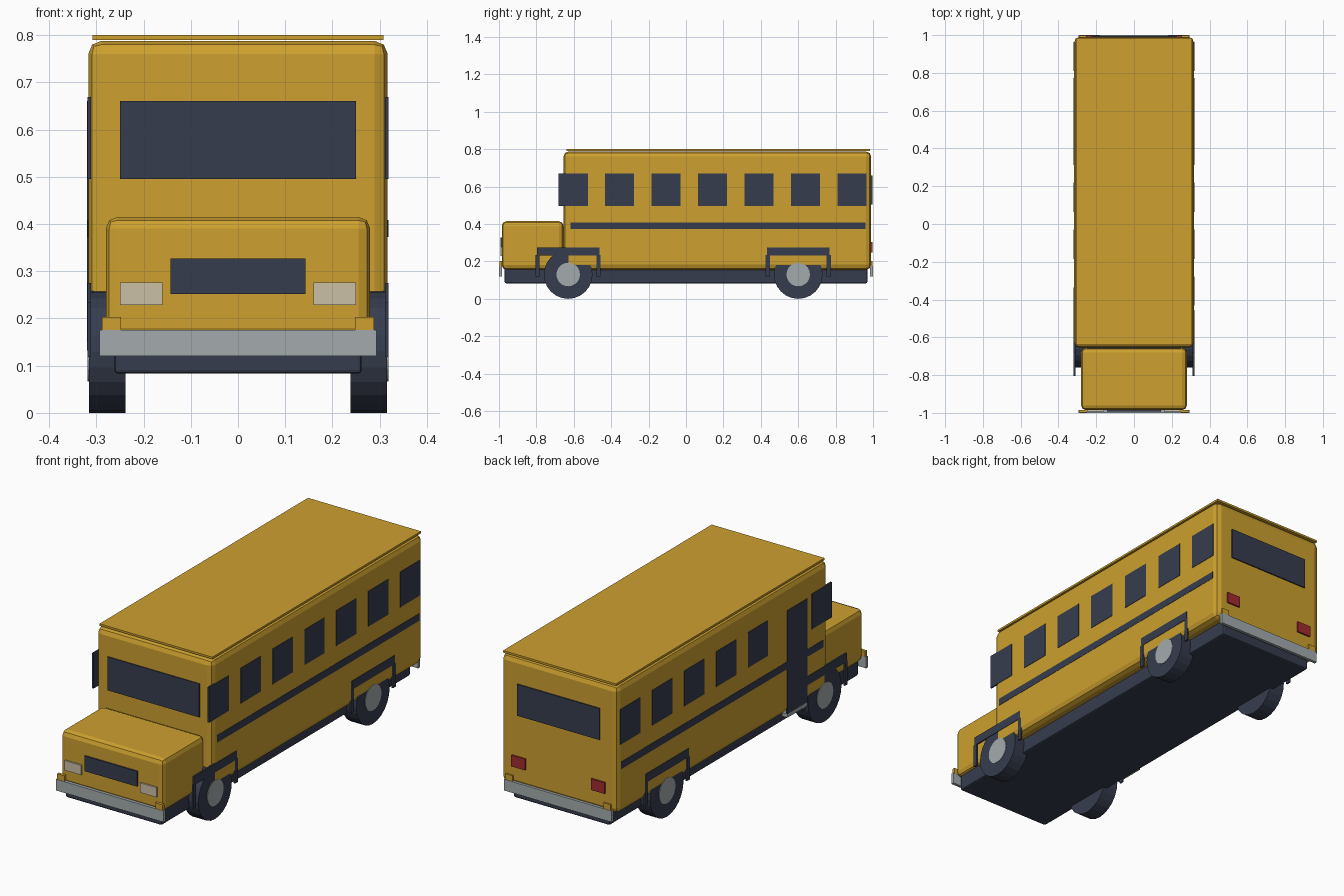
import bpy
from math import pi

cube = bpy.data.objects.get("Cube")
if cube:
    bpy.data.objects.remove(cube, do_unlink=True)


def material(name, r, g, b):
    m = bpy.data.materials.new(name)
    m.use_nodes = True
    m.diffuse_color = (r, g, b, 1)
    m.node_tree.nodes["Principled BSDF"].inputs["Base Color"].default_value = (r, g, b, 1)
    return m


yellow = material("bus_yellow", 0.61, 0.35, 0.028)
dark = material("dark_trim", 0.037, 0.046, 0.076)
silver = material("silver", 0.37, 0.41, 0.42)
cream = material("lamp_cream", 0.60, 0.53, 0.39)
red = material("lamp_red", 0.36, 0.025, 0.03)


def box(name, x, y, z, mat, bevel=0):
    """Box from (min, max) ranges, optionally with rounded edges."""
    bpy.ops.mesh.primitive_cube_add(size=1)
    ob = bpy.context.object
    ob.name = name
    ob.location = [(a + b) / 2 for a, b in (x, y, z)]
    ob.scale = [b - a for a, b in (x, y, z)]
    bpy.ops.object.transform_apply(location=False, rotation=False, scale=True)
    ob.data.materials.append(mat)
    if bevel:
        mod = ob.modifiers.new("rounded", "BEVEL")
        mod.width = bevel
        mod.segments = 2
    return ob


def span(centre, width):
    return (centre - width / 2, centre + width / 2)


def side_x(side, inner=0.311, outer=0.319):
    return tuple(sorted((side * inner, side * outer)))


def disc(name, x, y, z, radius, mat, sides):
    bpy.ops.mesh.primitive_cylinder_add(
        vertices=sides, radius=radius, depth=x[1] - x[0],
        location=((x[0] + x[1]) / 2, y, z), rotation=(0, pi / 2, 0))
    ob = bpy.context.object
    ob.name = name
    ob.data.materials.append(mat)


# Main shell
box("body", (-0.317, 0.317), (-0.655, 0.99), (0.155, 0.788), yellow, 0.028)
box("hood", (-0.28, 0.28), (-0.985, -0.655), (0.155, 0.415), yellow, 0.025)
box("roof_panel", (-0.308, 0.308), (-0.64, 0.985), (0.79, 0.80), yellow)
box("chassis", (-0.262, 0.262), (-0.97, 0.97), (0.083, 0.19), dark, 0.008)

# Front and rear glass, grille
box("windshield", (-0.25, 0.25), (-0.66, -0.65), (0.495, 0.66), dark)
box("rear_window", (-0.225, 0.225), (0.985, 0.996), (0.505, 0.66), dark)
box("grille", (-0.143, 0.143), (-0.992, -0.98), (0.252, 0.327), dark)

# Bumpers
box("front_bumper", (-0.293, 0.293), (-1.0, -0.985), (0.12, 0.175), silver)
box("rear_bumper", (-0.293, 0.293), (0.985, 1.0), (0.12, 0.175), silver)

for side, label in ((1, "left"), (-1, "right")):
    # Lamps and corner markers
    box(label + "_headlight", side_x(side, 0.16, 0.25), (-0.993, -0.98), (0.228, 0.276), cream)
    box(label + "_tail_light", side_x(side, 0.18, 0.255), (0.985, 0.998), (0.248, 0.303), red)
    for end, place in ((-1, "front"), (1, "rear")):
        box(f"{label}_{place}_marker", side_x(side, 0.248, 0.288),
            span(end * 0.991, 0.014), (0.175, 0.203), yellow)

    # Side windows and stripe
    for i in range(7):
        if side < 0 and i == 1:
            continue  # door takes this place
        box(f"{label}_window_{i + 1}", side_x(side),
            span(-0.603 + 0.2483 * i, 0.156), (0.495, 0.669), dark)
    box(label + "_stripe", side_x(side, outer=0.3185), (-0.617, 0.96), (0.372, 0.408), dark)

    # Wheels with arch trim
    for y, place in ((-0.63, "front"), (0.6, "rear")):
        part = f"{label}_{place}"
        disc(part + "_tire", side_x(side, 0.238, 0.316), y, 0.13, 0.13, dark, 24)
        disc(part + "_hub", side_x(side, 0.30, 0.3185), y, 0.13, 0.063, silver, 20)
        box(part + "_arch_bar", side_x(side), span(y, 0.335), (0.232, 0.275), dark)
        for end in (-1, 1):
            box(f"{part}_arch_leg_{'front' if end < 0 else 'rear'}", side_x(side),
                span(y + end * 0.163, 0.022), (0.118, 0.235), dark)

# Entry door and step
box("door", side_x(-1, outer=0.3195), (-0.49, -0.335), (0.15, 0.66), dark)
box("door_step", side_x(-1, 0.29, 0.3195), (-0.49, -0.335), (0.132, 0.15), silver)
